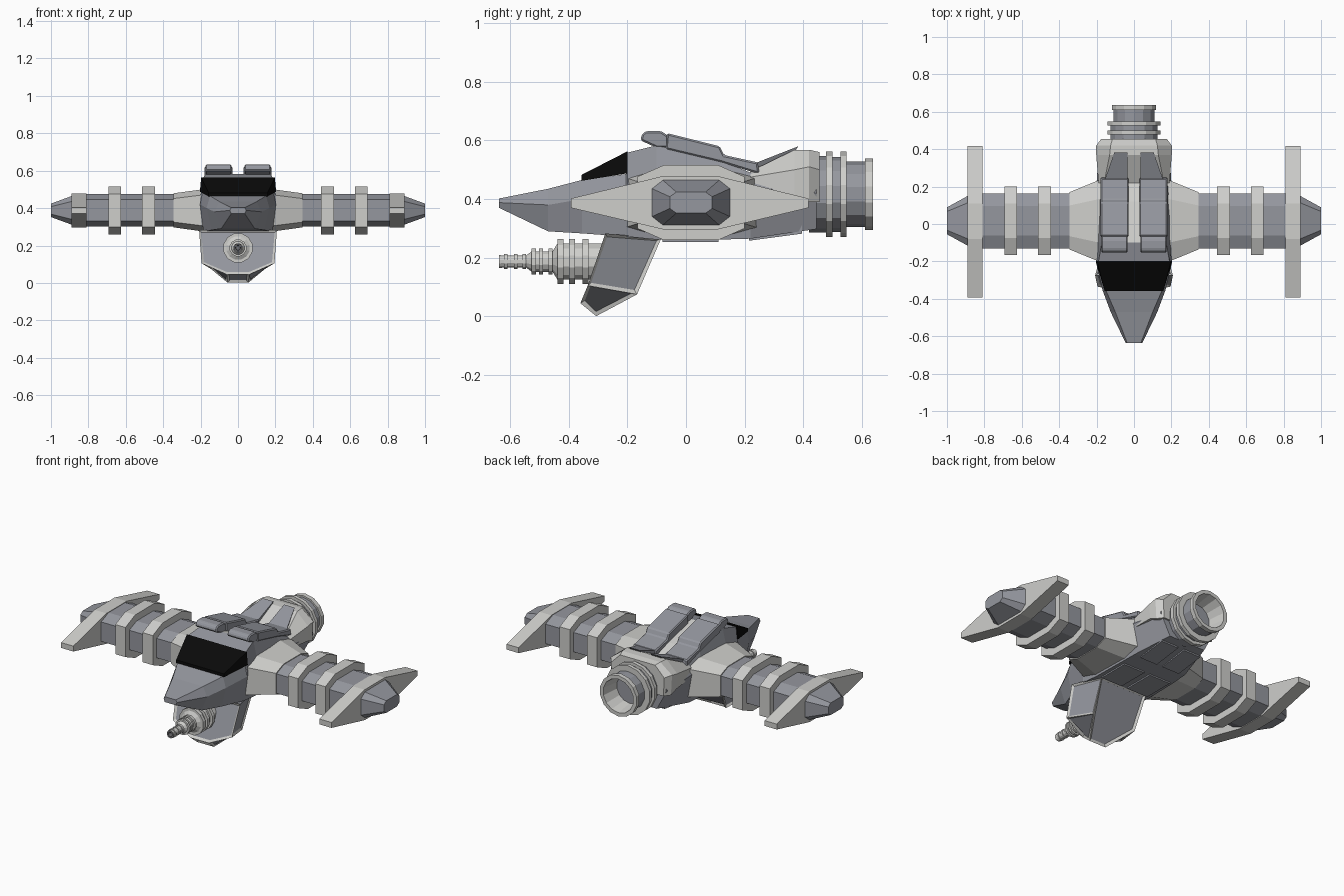
import bpy, bmesh, math
from mathutils import Vector

if "Cube" in bpy.data.objects:
    bpy.data.objects.remove(bpy.data.objects["Cube"])


def material(name, rgb):
    m = bpy.data.materials.new(name)
    m.diffuse_color = (*rgb, 1)
    m.use_nodes = True
    m.node_tree.nodes["Principled BSDF"].inputs["Base Color"].default_value = m.diffuse_color
    return m


MATS = [material("light grey", (0.62, 0.62, 0.60)),
        material("mid grey", (0.30, 0.31, 0.345)),
        material("black glass", (0.003, 0.003, 0.003)),
        material("dark grey", (0.17, 0.17, 0.18))]
LIGHT, MID, BLACK, DARK = range(4)


def loft(name, sections, mat=LIGHT, mirror=False, rule=None, inset=None, seg_mats=None):
    """Skin a list of equal closed sections; optional per-face colour rule and panel inset."""
    bm = bmesh.new()
    rings = [[bm.verts.new(p) for p in s] for s in sections]
    n = len(rings[0])
    for k, (a, b) in enumerate(zip(rings, rings[1:])):
        for i in range(n):
            f = bm.faces.new((a[i], a[(i + 1) % n], b[(i + 1) % n], b[i]))
            f.material_index = seg_mats[k] if seg_mats else mat
    for r in (rings[0], rings[-1]):
        bm.faces.new(r).material_index = mat
    bmesh.ops.recalc_face_normals(bm, faces=bm.faces)
    bm.normal_update()
    if rule:
        for f in bm.faces:
            f.material_index = rule(f)
    if inset:
        faces = [f for f in bm.faces]
        bmesh.ops.inset_individual(bm, faces=faces, thickness=inset[0], depth=-inset[1])
        for f in bm.faces:
            f.material_index = LIGHT
        for f in faces:
            f.material_index = mat
    me = bpy.data.meshes.new(name)
    bm.to_mesh(me)
    bm.free()
    for m in MATS:
        me.materials.append(m)
    ob = bpy.data.objects.new(name, me)
    bpy.context.collection.objects.link(ob)
    if mirror:
        ob.modifiers.new("Mirror", 'MIRROR')
    return ob


def prism(name, profile, x0, x1, mat, mirror=True, bevel=0.0):
    """Side profile (y, z) extruded across x."""
    ob = loft(name, [[(x, y, z) for y, z in profile] for x in (x0, x1)], mat, mirror)
    if bevel:
        b = ob.modifiers.new("Bevel", 'BEVEL')
        b.width, b.segments = bevel, 1
    return ob


def lathe(name, rows, zc, sides, mat):
    """Rows (y, radius, colour of the band that follows) turned about the y axis."""
    secs = []
    for y, r, _ in rows:
        secs.append([(r * math.cos(t), y, zc + r * math.sin(t))
                     for t in [2 * math.pi * (i + .5) / sides for i in range(sides)]])
    return loft(name, secs, mat, seg_mats=[r[2] for r in rows])


def six(y, zt, wt, zm, wm, zb, wb):
    """Hull section: top, shoulder and bottom half-widths."""
    return [(wt, y, zt), (wm, y, zm), (wb, y, zb), (-wb, y, zb), (-wm, y, zm), (-wt, y, zt)]


def octa(x, hy, hz, fy, fz, cy=0.017, cz=0.388):
    """Wing section: octagon with half sizes hy, hz and flats fy, fz."""
    q = [(fy, hz), (hy, fz), (hy, -fz), (fy, -hz), (-fy, -hz), (-hy, -fz), (-hy, fz), (-fy, hz)]
    return [(x, cy + a, cz + b) for a, b in q]


# Fuselage
loft("fuselage", [
    six(-.637, .402, .036, .388, .044, .37, .036),
    six(-.47, .435, .10, .38, .125, .29, .09),
    six(-.355, .465, .15, .40, .168, .283, .14),
    six(-.205, .485, .19, .42, .203, .272, .185),
    six(-.2, .558, .19, .44, .203, .272, .185),
    six(-.10, .583, .172, .45, .203, .262, .185),
    six(.12, .53, .172, .45, .20, .262, .18),
    six(.22, .49, .172, .44, .20, .265, .175),
    six(.445, .47, .165, .42, .185, .298, .12)], MID,
    rule=lambda f: LIGHT if f.normal.z > .6 and f.calc_center_median().y > -.05 else MID)

# Cockpit window wedge
loft("cockpit_window", [
    [(.157, -.357, .482), (.157, -.357, .462), (-.157, -.357, .462), (-.157, -.357, .482)],
    [(.197, -.199, .563), (.204, -.199, .488), (-.204, -.199, .488), (-.197, -.199, .563)]], BLACK)

# Roof armour: front blocks, long plates and raised fins
prism("roof_block", [(-.155, .60), (-.15, .622), (-.135, .632), (-.085, .632), (-.06, .615),
                     (-.06, .575), (-.10, .575)], .035, .175, MID, bevel=.006)
prism("roof_plate", [(-.07, .57), (-.065, .625), (.115, .58), (.13, .55), (.245, .525),
                     (.25, .485), (.12, .525)], .03, .178, MID, bevel=.006)
loft("roof_fin", [
    [(.035, .22, .485), (.155, .22, .485), (.155, .24, .524), (.035, .24, .524)],
    [(.035, .36, .545), (.105, .36, .545), (.105, .383, .58), (.035, .383, .58)]], MID, True)

# Rear housing around the engine
loft("rear_housing", [
    six(.22, .495, .16, .475, .19, .42, .19),
    six(.37, .568, .13, .50, .202, .41, .198),
    six(.42, .568, .125, .51, .202, .39, .195),
    six(.455, .56, .115, .50, .175, .39, .17)], LIGHT)

# Engine nozzle, hollow at the back
lathe("engine", [(.42, .13, MID), (.478, .13, LIGHT), (.478, .146, LIGHT), (.50, .146, LIGHT),
                 (.50, .128, MID), (.526, .128, LIGHT), (.526, .146, LIGHT), (.547, .146, LIGHT),
                 (.547, .112, MID), (.61, .112, LIGHT), (.61, .122, LIGHT), (.637, .122, LIGHT),
                 (.637, .10, LIGHT), (.53, .085, LIGHT)], .416, 14, MID)

# Wings
loft("wing_root", [octa(.17, .225, .115, .12, .085), octa(.345, .153, .091, .082, .063)], LIGHT, True)
loft("wing_tube", [octa(.34, .147, .087, .078, .058), octa(.85, .147, .087, .078, .058)], MID, True)
for i, x in enumerate((.445, .625)):
    loft("wing_ring_%d" % (i + 1), [octa(x, .183, .128, .092, .088),
                                    octa(x + .067, .183, .128, .092, .088)], LIGHT, True)
prism("wingtip_blade", [(-.392, .402), (-.08, .478), (.11, .478), (.417, .402),
                        (.417, .37), (.11, .297), (-.08, .297), (-.392, .37)], .81, .89, LIGHT)
loft("wingtip_cap", [octa(.88, .138, .08, .10, .05), octa(1.0, .072, .036, .05, .02)], MID, True)

# Underside armour panels
for nm, y0, y1, z0, z1 in (("front", -.08, .11, .262, .262), ("rear", .215, .395, .266, .29)):
    prism("belly_panel_" + nm, [(y0, z0 - .008), (y1, z1 - .008), (y1, z1 + .02), (y0, z0 + .02)],
          .02, .16 if nm == "front" else .135, MID)

# Gun pod with framed panels
front = [(.208, -.275, .283), (.195, -.335, .105), (.06, -.36, .045)]
rear = [(.155, -.085, .265), (.145, -.167, .075), (.055, -.306, .001)]
both = lambda s: s + [(-x, y, z) for x, y, z in reversed(s)]
loft("gun_pod", [both(front), both(rear)], MID, inset=(.016, .008))

# Gun: thick ribbed housing, thinner ribbed sleeve and barrel
rows = [(-.24, .064, LIGHT)]


def rib(y0, y1, r_rib, r_core):
    rows.extend([(y0, r_core, LIGHT), (y0, r_rib, LIGHT), (y1, r_rib, LIGHT), (y1, r_core, LIGHT)])


for y in (-.332, -.378, -.418):
    rib(y, y - .02, .08, .064)
for y in (-.455, -.487, -.512):
    rib(y, y - .014, .046, .036)
for y in (-.545, -.575, -.608):
    rib(y, y - .012, .026, .021)
rows += [(-.637, .023, DARK), (-.637, .013, DARK), (-.60, .012, DARK)]
lathe("gun", rows, .187, 12, DARK)
